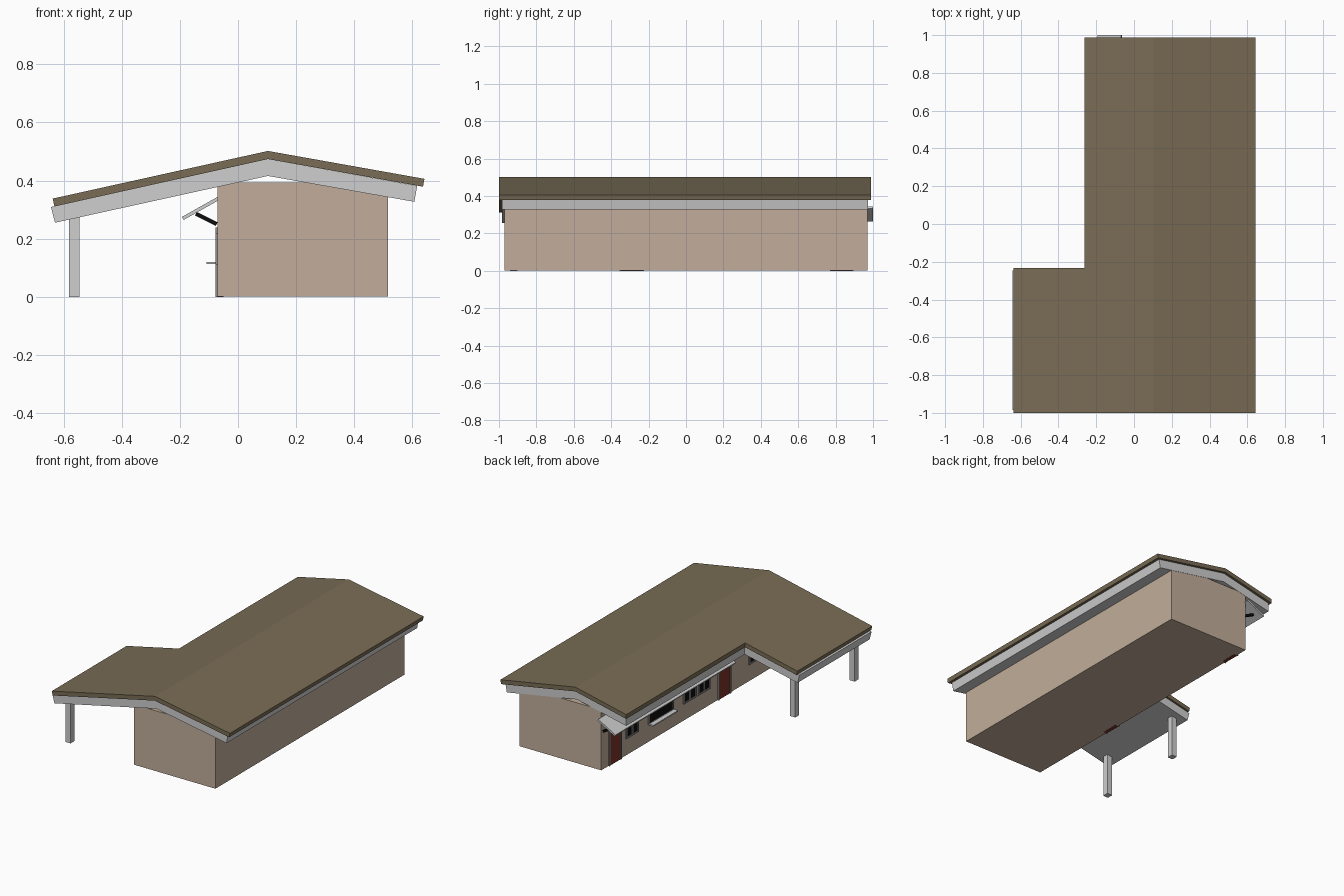
import bpy, bmesh
from mathutils import Vector

if "Cube" in bpy.data.objects:
    bpy.data.objects.remove(bpy.data.objects["Cube"])


def material(name, r, g, b):
    m = bpy.data.materials.new(name)
    m.diffuse_color = (r, g, b, 1)
    m.use_nodes = True
    m.node_tree.nodes["Principled BSDF"].inputs["Base Color"].default_value = m.diffuse_color
    return m


BROWN = material("roof brown", 0.19, 0.15, 0.09)
TAN = material("wall tan", 0.54, 0.42, 0.325)
WHITE = material("trim light gray", 0.62, 0.62, 0.62)
GRAY = material("frame gray", 0.3, 0.28, 0.27)
RED = material("door red", 0.2, 0.035, 0.022)
BLACK = material("glass black", 0.004, 0.004, 0.004)


def prism(name, profile, y0, y1, mat):
    """Extrude an (x, z) outline along y."""
    bm = bmesh.new()
    face = bm.faces.new([bm.verts.new((x, y0, z)) for x, z in profile])
    out = bmesh.ops.extrude_face_region(bm, geom=[face])
    verts = [v for v in out["geom"] if isinstance(v, bmesh.types.BMVert)]
    bmesh.ops.translate(bm, verts=verts, vec=(0, y1 - y0, 0))
    bmesh.ops.recalc_face_normals(bm, faces=bm.faces)
    mesh = bpy.data.meshes.new(name)
    bm.to_mesh(mesh)
    bm.free()
    ob = bpy.data.objects.new(name, mesh)
    bpy.context.collection.objects.link(ob)
    if mat:
        mesh.materials.append(mat)
    return ob


def box(name, x0, x1, y0, y1, z0, z1, mat):
    return prism(name, [(x0, z0), (x1, z0), (x1, z1), (x0, z1)], y0, y1, mat)


def bar(name, a, b, thick, y0, y1, mat):
    """Sloping board whose upper edge runs from a to b in the xz plane."""
    a, b = Vector(a), Vector(b)
    d = (b - a).normalized()
    n = Vector((d.y, -d.x)) * thick
    return prism(name, [a, b, b + n, a + n], y0, y1, mat)


def notch(ob, x, y):
    """Cut away the left rear corner to give the L-shaped plan."""
    cutter = box(ob.name + "_cutter", -1, x, y, 1.5, -0.1, 1, None)
    cutter.hide_render = True
    cutter.hide_viewport = True
    cutter.display_type = 'WIRE'
    mod = ob.modifiers.new("notch", 'BOOLEAN')
    mod.operation = 'DIFFERENCE'
    mod.solver = 'EXACT'
    mod.object = cutter


# Roof covering and the thicker light deck beneath it
roof = prism("roof", [(-0.638, 0.338), (0.103, 0.502), (0.642, 0.406),
                      (0.637, 0.379), (0.103, 0.474), (-0.632, 0.311)],
             -1.0, 0.988, BROWN)
notch(roof, -0.262, -0.232)
deck = prism("roof_deck", [(-0.644, 0.309), (0.103, 0.474), (0.617, 0.382),
                           (0.607, 0.327), (0.103, 0.416), (-0.630, 0.255)],
             -0.985, 0.972, WHITE)
notch(deck, -0.25, -0.245)

# Building body
WALL = -0.07
box("walls", WALL, 0.517, -0.97, 0.97, 0.001, 0.393, TAN)

# Carport posts
for i, y in enumerate((-0.92, -0.31)):
    box(f"post_{i}", -0.582, -0.545, y - 0.02, y + 0.02, 0, 0.285, WHITE)

# Awning along the left wall, with brackets
bar("awning", (-0.193, 0.275), (WALL, 0.344), 0.012, -0.236, 1.0, WHITE)
for i in range(4):
    y = 0.95 - i * 0.38
    bar(f"awning_bracket_{i}", (-0.142, 0.292), (WALL, 0.256), 0.014,
        y - 0.008, y + 0.008, BLACK)


def framed(name, y0, y1, z0, z1, mat, panes=1):
    """Frame bars on the left wall around one or more panels."""
    t, out = 0.01, WALL - 0.008
    step = (y1 - y0) / panes
    for k in range(panes + 1):
        y = y0 + k * step
        box(f"{name}_upright_{k}", out, WALL, y - t / 2, y + t / 2, z0, z1, GRAY)
    box(f"{name}_head", out, WALL, y0 - t / 2, y1 + t / 2, z1, z1 + t, GRAY)
    if z0 > 0:
        box(f"{name}_foot", out, WALL, y0 - t / 2, y1 + t / 2, z0 - t, z0, GRAY)
    for k in range(panes):
        y = y0 + k * step + t / 2
        inner = WALL if z0 > 0 else WALL + 0.02
        box(f"{name}_panel_{k}", WALL - 0.004, inner, y, y + step - t, z0, z1, mat)


# Doors
framed("rear_door", 0.775, 0.89, 0, 0.228, RED)
framed("carport_door", -0.35, -0.23, 0, 0.228, RED)

# Windows
for i, (y0, y1) in enumerate(((0.60, 0.715), (0.01, 0.125),
                              (-0.135, -0.02), (-0.66, -0.545))):
    framed(f"window_{i}", y0, y1, 0.12, 0.21, BLACK, 2)
framed("wide_window", 0.24, 0.485, 0.122, 0.21, BLACK)
box("window_shelf", -0.108, WALL, 0.235, 0.49, 0.112, 0.12, WHITE)
